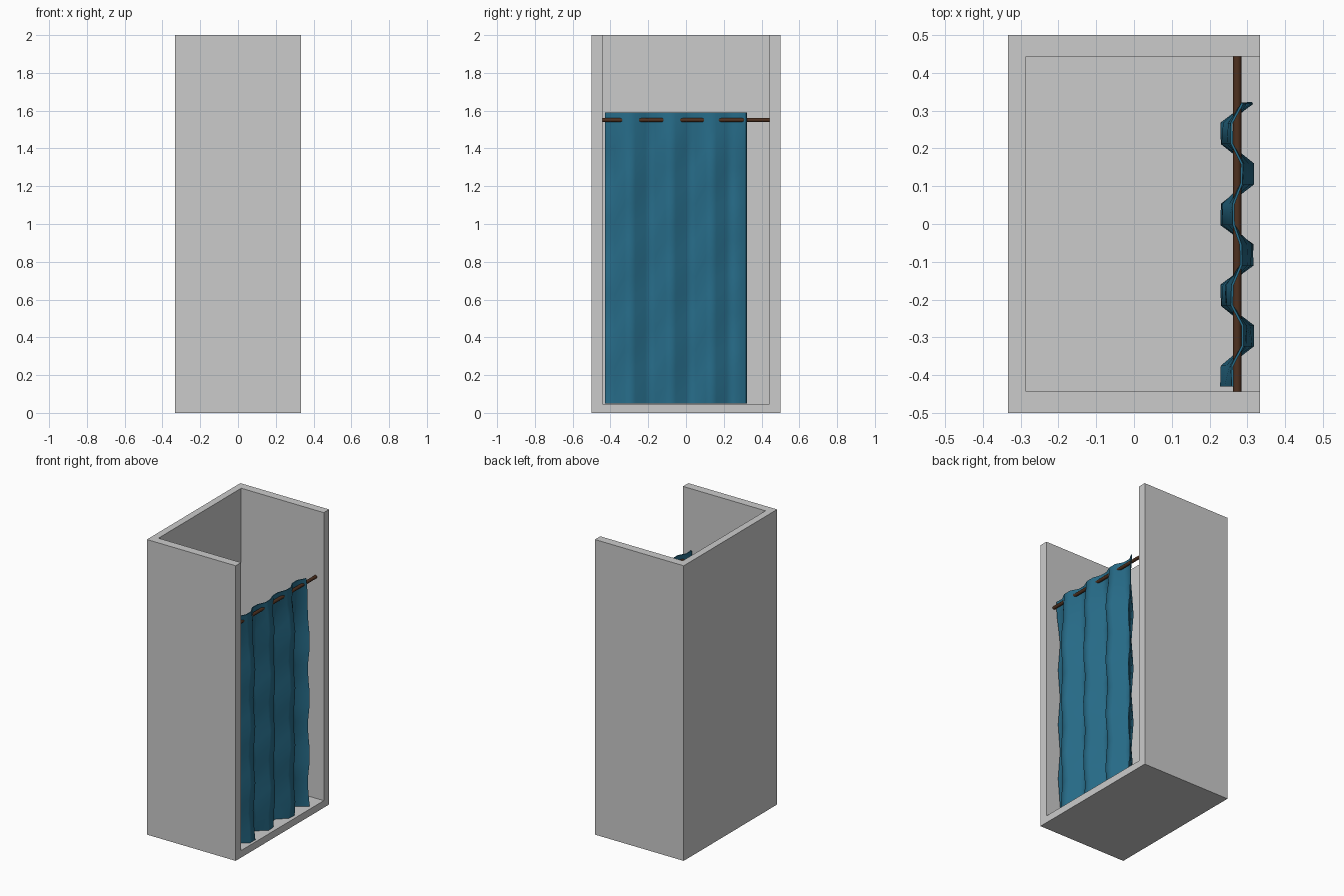
import bpy, math

if "Cube" in bpy.data.objects:
    bpy.data.objects.remove(bpy.data.objects["Cube"])


def material(name, rgb):
    m = bpy.data.materials.new(name)
    m.diffuse_color = (*rgb, 1)
    m.use_nodes = True
    m.node_tree.nodes["Principled BSDF"].inputs["Base Color"].default_value = m.diffuse_color
    return m


def box(name, lo, hi):
    bpy.ops.mesh.primitive_cube_add(size=1, location=[(a + b) / 2 for a, b in zip(lo, hi)])
    ob = bpy.context.object
    ob.name = name
    ob.scale = [b - a for a, b in zip(lo, hi)]
    bpy.ops.object.transform_apply(location=True, scale=True)
    return ob


# Stall: block hollowed out, open at the top and on the +x side
stall = box("shower_stall", (-0.333, -0.5, 0), (0.333, 0.5, 2))
cutter = box("stall_cutter", (-0.286, -0.443, 0.048), (0.6, 0.443, 2.4))
cutter.hide_render = True
mod = stall.modifiers.new("hollow", "BOOLEAN")
mod.operation = "DIFFERENCE"
mod.solver = "EXACT"
mod.object = cutter
bpy.context.view_layer.objects.active = stall
bpy.ops.object.modifier_apply(modifier="hollow")
bpy.data.objects.remove(cutter)

# Curtain rod between the side walls
bpy.ops.mesh.primitive_cylinder_add(vertices=12, radius=0.011, depth=0.886,
                                    location=(0.273, 0, 1.55), rotation=(math.pi / 2, 0, 0))
rod = bpy.context.object
rod.name = "curtain_rod"
bpy.ops.object.shade_smooth_by_angle(angle=math.radians(40))
rod.data.materials.append(material("rod_brown", (0.075, 0.03, 0.014)))

# Curtain: pleats two columns wide, gathered at the top, swaying with height
COLS, ROWS = 14, 16
Z0, Z1 = 0.05, 1.59
verts, faces = [], []
for r in range(ROWS + 1):
    t = r / ROWS
    for c in range(COLS + 1):
        side = -1 if (c // 2) % 2 == 0 else 1
        amp = 0.034 + 0.008 * math.sin(t * 8 * math.pi + c * 0.6)
        amp *= 1 - 0.65 * max(0, (t - 0.85) / 0.15)
        verts.append((0.273 + side * amp, -0.43 + 0.75 * c / COLS, Z0 + (Z1 - Z0) * t))
n = COLS + 1
for r in range(ROWS):
    for c in range(COLS):
        a = r * n + c
        faces.append((a, a + 1, a + 1 + n, a + n))
mesh = bpy.data.meshes.new("curtain")
mesh.from_pydata(verts, [], faces)
curtain = bpy.data.objects.new("curtain", mesh)
bpy.context.collection.objects.link(curtain)
mesh.materials.append(material("curtain_teal", (0.02, 0.15, 0.25)))
thick = curtain.modifiers.new("cloth_thickness", "SOLIDIFY")
thick.thickness = 0.006
thick.offset = 0
bpy.ops.object.select_all(action="DESELECT")
curtain.select_set(True)
bpy.context.view_layer.objects.active = curtain
bpy.ops.object.modifier_apply(modifier="cloth_thickness")
bpy.ops.object.shade_smooth_by_angle(angle=math.radians(75))
